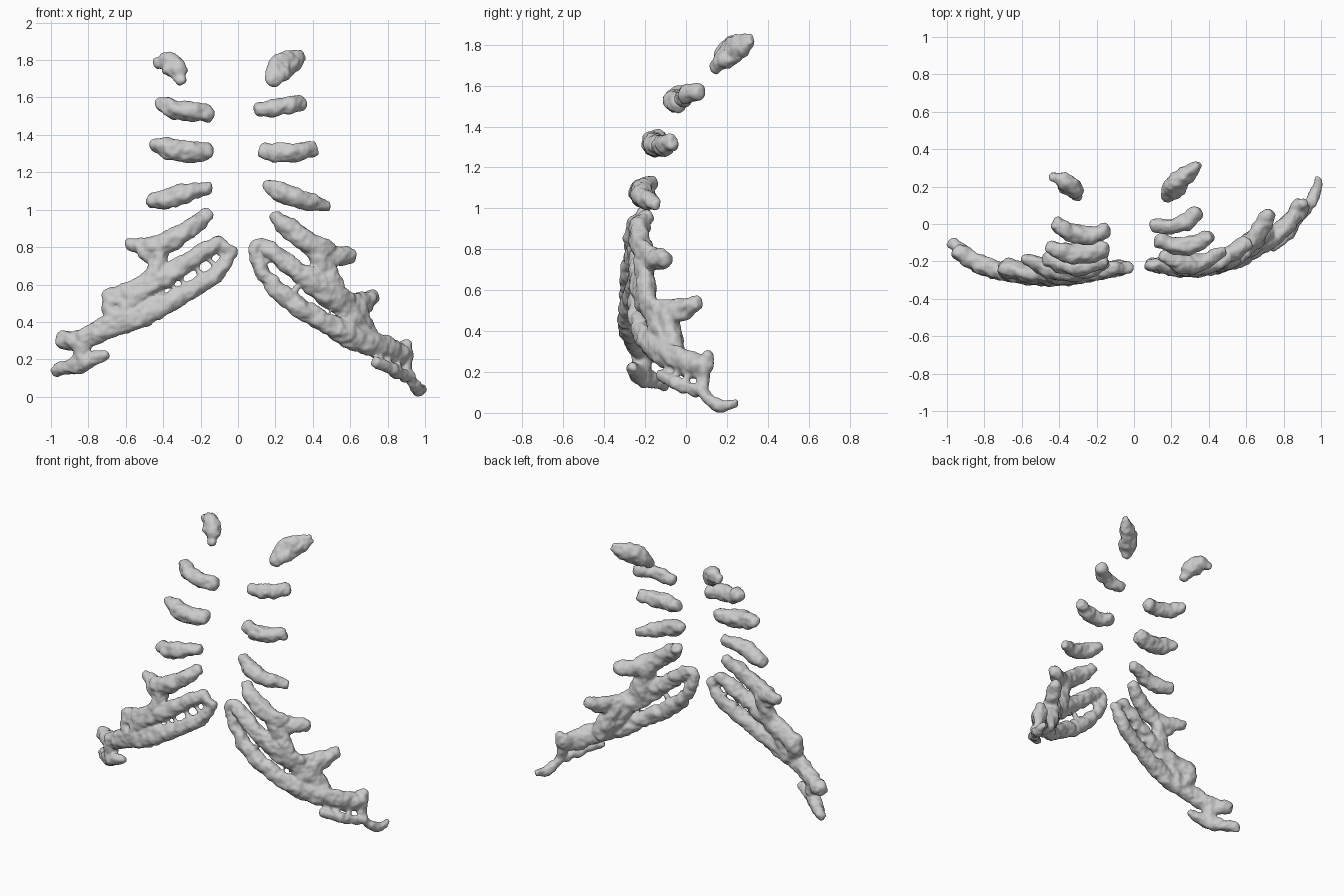
import bpy, bmesh, math
from mathutils import Vector

# Each path point is (x, y, z, radius)


def spline(pts, steps=6):
    """Catmull-Rom through the points, radius included."""
    p = [Vector(q) for q in pts]
    p = [2 * p[0] - p[1]] + p + [2 * p[-1] - p[-2]]
    out = []
    for i in range(1, len(p) - 2):
        a, b, c, d = p[i - 1:i + 3]
        for s in range(steps):
            t = s / steps
            out.append(0.5 * (2 * b + (c - a) * t + (2 * a - 5 * b + 4 * c - d) * t * t
                              + (3 * b - a - 3 * c + d) * t ** 3))
    return out + [p[-2]]


def tube(bm, pts, depth=0.95, thick=0.048, sides=14):
    """Closed blunt-ended tube; wide stretches flatten to a limited thickness."""
    path = spline(pts)
    first, last = path[0], path[-1]
    d0 = (first - path[1]).xyz.normalized()
    d1 = (last - path[-2]).xyz.normalized()

    def cap(end, d):
        return [Vector((*(end.xyz + d * end.w * 0.75 * math.sin(a)), end.w * math.cos(a) ** 0.7))
                for a in (0.5, 0.95, 1.35)]
    path = cap(first, d0)[::-1] + path + cap(last, d1)
    rings = []
    for i, q in enumerate(path):
        t = (path[min(i + 1, len(path) - 1)] - path[max(i - 1, 0)]).xyz.normalized()
        u = t.cross(Vector((0, 1, 0))).normalized()
        w = t.cross(u)
        h = min(q.w * depth, thick)
        rings.append([bm.verts.new(q.xyz + u * q.w * math.cos(a) + w * h * math.sin(a))
                      for a in (2 * math.pi * k / sides for k in range(sides))])
    for r, s in zip(rings, rings[1:]):
        for k in range(sides):
            n = (k + 1) % sides
            bm.faces.new((r[k], r[n], s[n], s[k]))
    bm.faces.new(rings[0][::-1])
    bm.faces.new(rings[-1])


lumps = bpy.data.textures.new("lumps", 'CLOUDS')
lumps.noise_scale = 0.055


def cartilage(name, *tubes, depth=0.95, thick=0.048):
    """Fuse tubes into one lumpy organic object."""
    bm = bmesh.new()
    for pts in tubes:
        tube(bm, pts, depth, thick)
    bmesh.ops.recalc_face_normals(bm, faces=bm.faces)
    me = bpy.data.meshes.new(name)
    bm.to_mesh(me)
    bm.free()
    ob = bpy.data.objects.new(name, me)
    bpy.context.collection.objects.link(ob)
    m = ob.modifiers.new("fuse", 'REMESH')
    m.mode, m.voxel_size, m.use_smooth_shade = 'VOXEL', 0.009, True
    m = ob.modifiers.new("bumps", 'DISPLACE')
    m.texture, m.strength, m.mid_level = lumps, 0.034, 0.45
    m = ob.modifiers.new("soften", 'SMOOTH')
    m.factor, m.iterations = 0.5, 3
    return ob


def struts(a, b, params, r=0.014):
    """Thin bridges between two neighbouring paths."""
    pa, pb = spline(a), spline(b)
    out = []
    for t in params:
        p = pa[int(t * (len(pa) - 1))].xyz
        q = min(pb, key=lambda v: (v.xyz - p).length).xyz
        out.append([(*p, r), (*((p + q) / 2), r), (*q, r)])
    return out


# Upper free cartilages, right side
cartilage("right_cartilage_1", [(.185, .15, 1.69, .04), (.22, .205, 1.75, .073),
                                (.275, .26, 1.79, .066), (.335, .31, 1.82, .036)], depth=.75)
cartilage("right_cartilage_2", [(.12, -.01, 1.535, .041), (.20, -.012, 1.545, .044),
                                (.28, .012, 1.56, .044), (.328, .055, 1.57, .042)])
cartilage("right_cartilage_3", [(.145, -.09, 1.315, .043), (.22, -.12, 1.305, .05),
                                (.32, -.11, 1.31, .05), (.395, -.07, 1.325, .042)])
cartilage("right_cartilage_4", [(.165, -.17, 1.125, .037), (.26, -.215, 1.085, .052),
                                (.37, -.20, 1.045, .046), (.475, -.145, 1.022, .028)])

# Upper free cartilages, left side
cartilage("left_cartilage_1", [(-.425, .25, 1.785, .036), (-.37, .225, 1.785, .06),
                               (-.325, .185, 1.74, .058), (-.305, .155, 1.70, .034)], depth=.8)
cartilage("left_cartilage_2", [(-.41, .0, 1.57, .04), (-.35, -.04, 1.54, .05),
                               (-.25, -.06, 1.525, .05), (-.165, -.04, 1.515, .046)], thick=.055)
cartilage("left_cartilage_3", [(-.435, -.125, 1.345, .04), (-.35, -.155, 1.325, .056),
                               (-.25, -.155, 1.31, .055), (-.17, -.135, 1.31, .05)], thick=.055)
cartilage("left_cartilage_4", [(-.455, -.18, 1.05, .042), (-.38, -.215, 1.055, .053),
                               (-.27, -.225, 1.09, .05), (-.165, -.20, 1.115, .036)])

# Fused right costal margin
r5 = [(.205, -.195, .96, .038), (.28, -.23, .895, .055), (.40, -.215, .81, .062),
      (.50, -.17, .755, .06), (.60, -.105, .755, .04)]
r6 = [(.115, -.215, .82, .036), (.20, -.23, .76, .048), (.32, -.235, .672, .053),
      (.45, -.215, .58, .072), (.57, -.155, .495, .075), (.65, -.065, .49, .065), (.72, .045, .535, .038)]
r7 = [(.085, -.215, .77, .034), (.15, -.225, .64, .041), (.30, -.24, .50, .053),
      (.48, -.21, .388, .056), (.62, -.15, .315, .068), (.75, -.065, .27, .065),
      (.84, .025, .235, .07), (.885, .09, .235, .055)]
r8 = [(.735, -.12, .185, .03), (.82, -.055, .15, .032), (.90, .05, .105, .028)]
cartilage(
    "right_costal_margin", r5, r6, r7, r8,
    [(.11, -.22, .82, .033), (.085, -.22, .77, .033)],
    # webs filling between the bars
    [(.42, -.205, .76, .05), (.46, -.20, .68, .065), (.50, -.19, .58, .07)],
    [(.55, -.165, .50, .05), (.60, -.135, .42, .06), (.66, -.10, .33, .06)],
    [(.63, -.09, .48, .06), (.65, -.075, .40, .06), (.70, -.055, .30, .06)],
    [(.59, -.115, .78, .025), (.545, -.145, .77, .03), (.50, -.165, .74, .04)],
    # end of the margin and its small hooked tip
    [(.895, .105, .275, .032), (.90, .09, .20, .035), (.91, .075, .12, .025)],
    [(.91, .07, .125, .026), (.945, .115, .062, .03), (.968, .165, .035, .033), (.983, .24, .045, .022)],
    *struts(r6, r7, (.22, .40), .013), *struts(r8, r7, (.2, .45, .75), .015), thick=.046)

# Fused left costal margin
l5 = [(-.165, -.21, .97, .038), (-.25, -.245, .905, .048), (-.36, -.255, .835, .057),
      (-.46, -.235, .80, .052), (-.58, -.185, .815, .028)]
l6 = [(-.10, -.235, .825, .038), (-.19, -.25, .77, .048), (-.31, -.27, .69, .054),
      (-.45, -.275, .61, .065), (-.58, -.26, .54, .07), (-.68, -.23, .525, .05)]
l7 = [(-.035, -.235, .765, .032), (-.10, -.24, .675, .042), (-.20, -.26, .60, .047),
      (-.34, -.28, .52, .052), (-.52, -.28, .44, .07), (-.70, -.26, .37, .062),
      (-.84, -.205, .305, .055), (-.93, -.15, .30, .048)]
l8 = [(-.97, -.105, .14, .034), (-.90, -.165, .16, .042), (-.80, -.235, .195, .044), (-.71, -.265, .225, .026)]
cartilage(
    "left_costal_margin", l5, l6, l7, l8,
    [(-.10, -.235, .825, .033), (-.035, -.235, .765, .033)],
    # webs filling between the bars
    [(-.41, -.245, .78, .045), (-.43, -.255, .71, .05), (-.45, -.27, .64, .055)],
    [(-.52, -.22, .80, .035), (-.47, -.245, .745, .035)],
    [(-.68, -.23, .54, .045), (-.675, -.245, .46, .05), (-.64, -.265, .40, .05)],
    [(-.53, -.275, .55, .05), (-.58, -.27, .48, .06), (-.60, -.27, .43, .05)],
    [(-.83, -.21, .29, .05), (-.835, -.215, .245, .05), (-.84, -.215, .20, .04)],
    *struts(l6, l7, (.12, .22, .30, .46, .53), .013))
